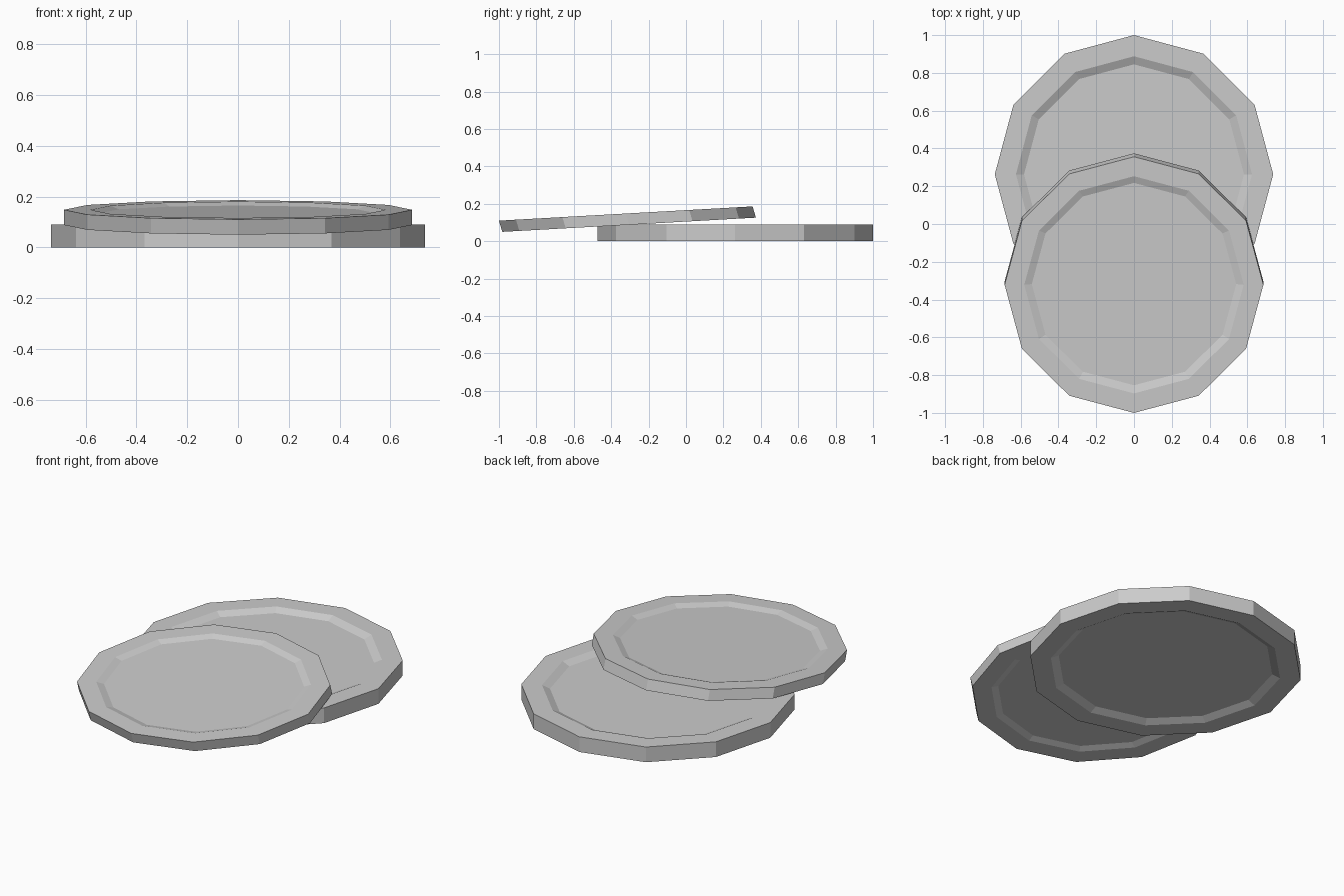
import bpy, bmesh
from math import cos, sin, tau
from mathutils import Matrix

if "Cube" in bpy.data.objects:
    bpy.data.objects.remove(bpy.data.objects["Cube"])

SIDES = 12
# Unit coin section (radius, height 0..1): bottom recess, rim, top recess
PROFILE = [(0.79, 0.22), (0.848, 0), (1, 0), (1, 1), (0.848, 1), (0.79, 0.78)]


def coin(name, x_axis, y_axis, z_axis, origin):
    bm = bmesh.new()
    rings = [[bm.verts.new((r * cos(tau * i / SIDES), r * sin(tau * i / SIDES), z))
              for i in range(SIDES)] for r, z in PROFILE]
    for a, b in zip(rings, rings[1:]):
        for i in range(SIDES):
            j = (i + 1) % SIDES
            bm.faces.new((a[i], a[j], b[j], b[i]))
    bm.faces.new(rings[0][::-1])
    bm.faces.new(rings[-1])
    m = Matrix((x_axis, y_axis, z_axis)).transposed().to_4x4()
    m.translation = origin
    bm.transform(m)
    bmesh.ops.recalc_face_normals(bm, faces=bm.faces)
    mesh = bpy.data.meshes.new(name)
    bm.to_mesh(mesh)
    bm.free()
    obj = bpy.data.objects.new(name, mesh)
    bpy.context.collection.objects.link(obj)
    return obj


# Flat coin lying on the ground
coin("lower_coin", (0.737, 0, 0), (0, 0.737, 0), (0, 0, 0.09), (0, 0.263, 0))
# Smaller, slightly skewed coin leaning on it
coin("upper_coin", (0.685, 0, 0), (0, 0.678, 0.038), (0, -0.018, 0.06), (0, -0.304, 0.088))
